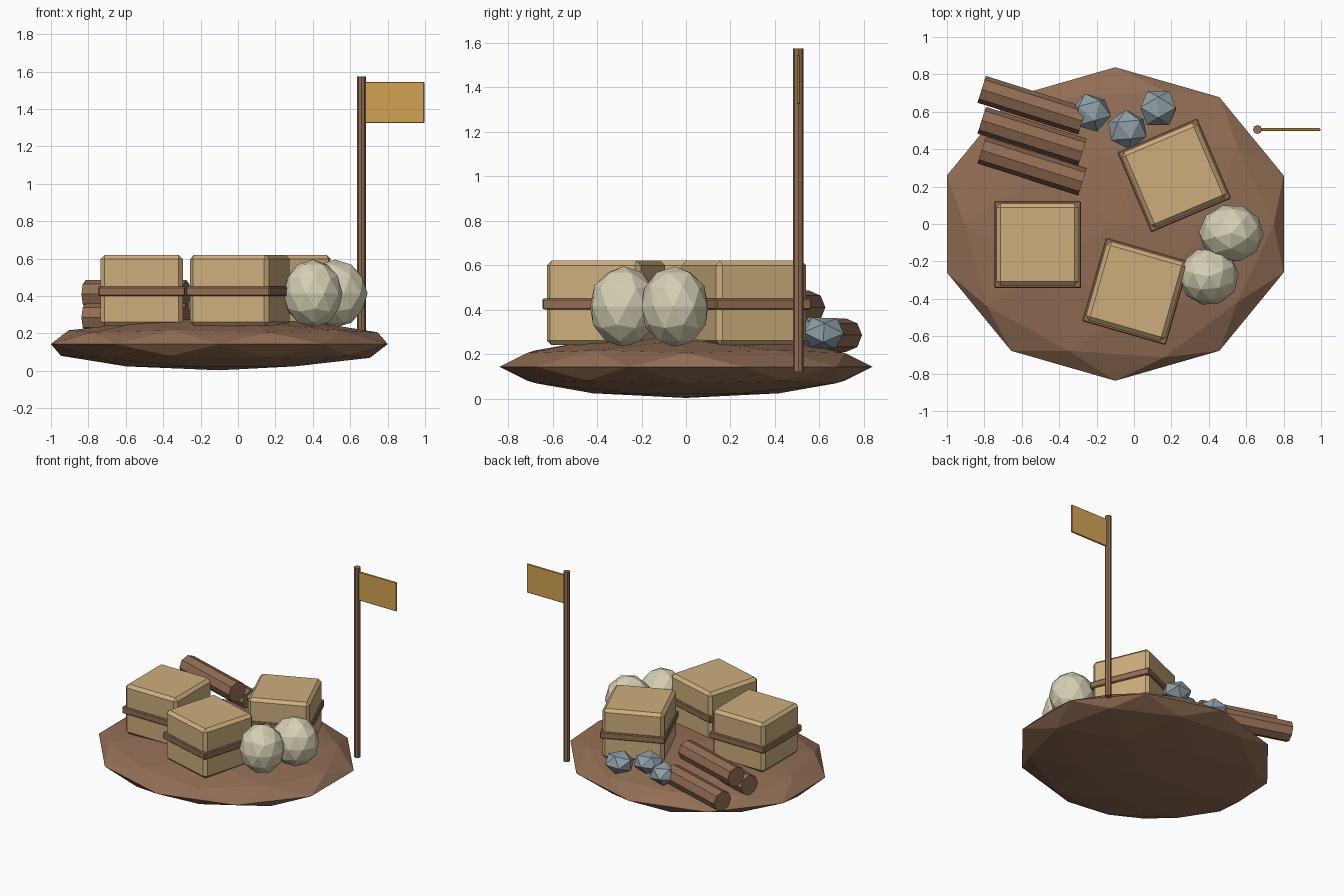
import bpy
from math import radians, pi
from mathutils import Vector

if "Cube" in bpy.data.objects:
    bpy.data.objects.remove(bpy.data.objects["Cube"], do_unlink=True)


def material(name, *srgb):
    m = bpy.data.materials.new(name)
    m.use_nodes = True
    linear = [((c / 255 + 0.055) / 1.055) ** 2.4 for c in srgb] + [1]
    m.diffuse_color = linear
    node = next(n for n in m.node_tree.nodes if n.type == 'BSDF_PRINCIPLED')
    node.inputs["Base Color"].default_value = linear
    node.inputs["Roughness"].default_value = 0.9
    return m


SOIL = material("earth brown", 146, 110, 85)
WOOD = material("wood brown", 146, 109, 83)
CRATE = material("crate tan", 205, 174, 125)
SACK = material("sack cream", 214, 208, 180)
STONE = material("stone grey", 143, 158, 166)
CLOTH = material("flag gold", 210, 164, 82)


def finish(name, mat):
    ob = bpy.context.object
    ob.name = name
    ob.data.materials.append(mat)
    return ob


def box(name, mat, loc, size, turn=0, bevel=0):
    bpy.ops.mesh.primitive_cube_add(size=1, location=loc, rotation=(0, 0, radians(turn)))
    ob = finish(name, mat)
    ob.scale = size
    bpy.ops.object.transform_apply(location=False, rotation=False, scale=True)
    if bevel:
        mod = ob.modifiers.new("chamfer", 'BEVEL')
        mod.width, mod.segments = bevel, 1
    return ob


def ball(name, mat, loc, size, detail=2, turn=(0, 0, 0)):
    bpy.ops.mesh.primitive_ico_sphere_add(subdivisions=detail, radius=1, rotation=turn)
    ob = finish(name, mat)
    # Bake the turn first so the squash stays upright
    bpy.ops.object.transform_apply(location=False, rotation=True, scale=False)
    ob.location, ob.scale = loc, size
    return ob


def rod(name, mat, loc, radius, length, turn=(0, 0, 0)):
    bpy.ops.mesh.primitive_cylinder_add(vertices=8, radius=radius, depth=length,
                                        location=loc, rotation=turn)
    return finish(name, mat)


# Low mound of earth
ball("ground_mound", SOIL, (-0.1, 0, 0.143), (0.947, 0.838, 0.14))

# Chamfered crates, each with a wooden band
crates = [("left", -0.515, -0.11, 0), ("front", 0.01, -0.36, -16), ("back", 0.215, 0.26, 23)]
for side, x, y, turn in crates:
    box(side + "_crate", CRATE, (x, y, 0.43), (0.44, 0.44, 0.38), turn, 0.022)
    box(side + "_crate_band", WOOD, (x, y, 0.425), (0.465, 0.465, 0.05), turn, 0.006)

# Grain sacks
ball("front_sack", SACK, (0.4, -0.28, 0.413), (0.16, 0.155, 0.182), 2, (0, 0, 0.4))
ball("back_sack", SACK, (0.52, -0.05, 0.413), (0.173, 0.155, 0.182), 2, (0, 0, 0.9))

# Stones
for i, (x, y) in enumerate([(-0.23, 0.595), (-0.035, 0.505), (0.13, 0.62)]):
    ball(f"stone_{i + 1}", STONE, (x, y, 0.295), (0.112, 0.106, 0.08), 1,
         (0.4 + i, 0.3 * i + 0.2, i * 1.1))

# Stacked logs, the middle one resting on the outer two
for i, (y, z) in enumerate([(0.31, 0.285), (0.47, 0.41), (0.635, 0.285)]):
    rod(f"log_{i + 1}", WOOD, (-0.545, y, z), 0.075, 0.565, (pi / 8, pi / 2, radians(5)))

# Flag on its pole
rod("flag_pole", WOOD, (0.66, 0.505, 0.847), 0.024, 1.455)
box("flag", CLOTH, (0.833, 0.505, 1.435), (0.326, 0.014, 0.22), 0, 0.003)
